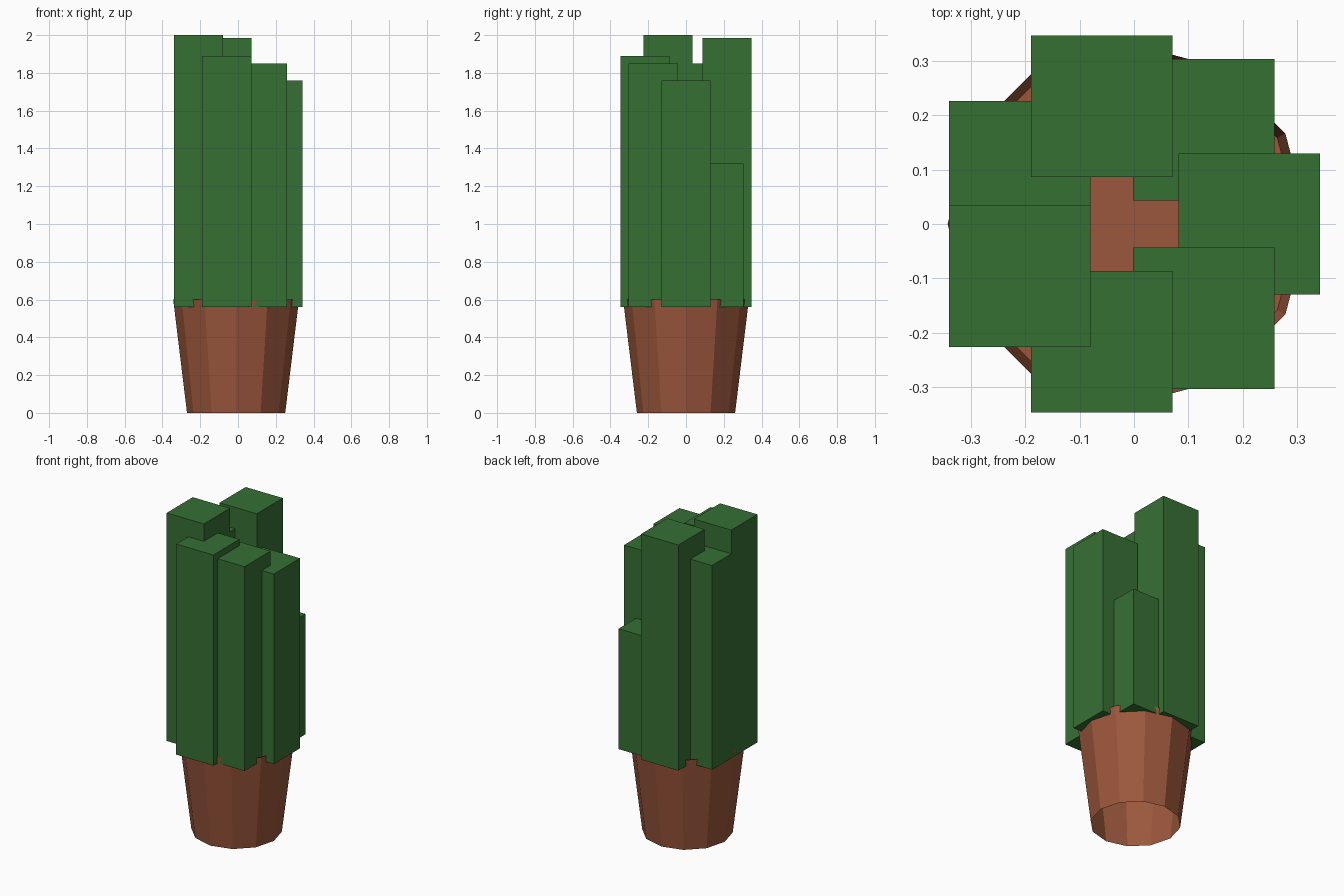
import bpy, bmesh
from math import cos, sin, tau

cube = bpy.data.objects.get("Cube")
if cube:
    bpy.data.objects.remove(cube, do_unlink=True)

CX = -0.01  # shared axis of pot and stems


def material(name, rgb):
    m = bpy.data.materials.new(name)
    m.use_nodes = True
    col = (*rgb, 1)
    m.diffuse_color = col
    m.node_tree.nodes["Principled BSDF"].inputs["Base Color"].default_value = col
    return m


def add_object(name, bm, mat):
    mesh = bpy.data.meshes.new(name)
    bm.to_mesh(mesh)
    bm.free()
    mesh.materials.append(mat)
    obj = bpy.data.objects.new(name, mesh)
    bpy.context.collection.objects.link(obj)
    return obj


terracotta = material("terracotta", (0.33, 0.095, 0.045))
green = material("cactus green", (0.037, 0.162, 0.034))


def ring(bm, r, z, sides=12):
    return [bm.verts.new((CX + r * cos(tau * i / sides), r * sin(tau * i / sides), z))
            for i in range(sides)]


# Pot: tapered twelve-sided shell, open below, with a sunken soil disc
bm = bmesh.new()
rings = [ring(bm, 0.26, 0), ring(bm, 0.316, 0.46), ring(bm, 0.333, 0.6)]
for low, high in zip(rings, rings[1:]):
    for i in range(12):
        j = (i + 1) % 12
        bm.faces.new((low[i], low[j], high[j], high[i]))
add_object("pot", bm, terracotta)

bm = bmesh.new()
bm.faces.new(ring(bm, 0.316, 0.46))
add_object("soil", bm, terracotta)

# Stems: seven square columns in a circle, each with its own height
BASE, WIDTH, RADIUS = 0.56, 0.26, 0.222
tops = [1.76, 1.32, 1.985, 1.85, 2.0, 1.89, 1.85]
for i, top in enumerate(tops):
    a = tau * i / len(tops)
    bm = bmesh.new()
    bmesh.ops.create_cube(bm, size=1)
    bmesh.ops.scale(bm, vec=(WIDTH, WIDTH, top - BASE), verts=bm.verts)
    bmesh.ops.translate(bm, verts=bm.verts,
                        vec=(CX + RADIUS * cos(a), RADIUS * sin(a), (top + BASE) / 2))
    add_object(f"stem_{i + 1}", bm, green)
